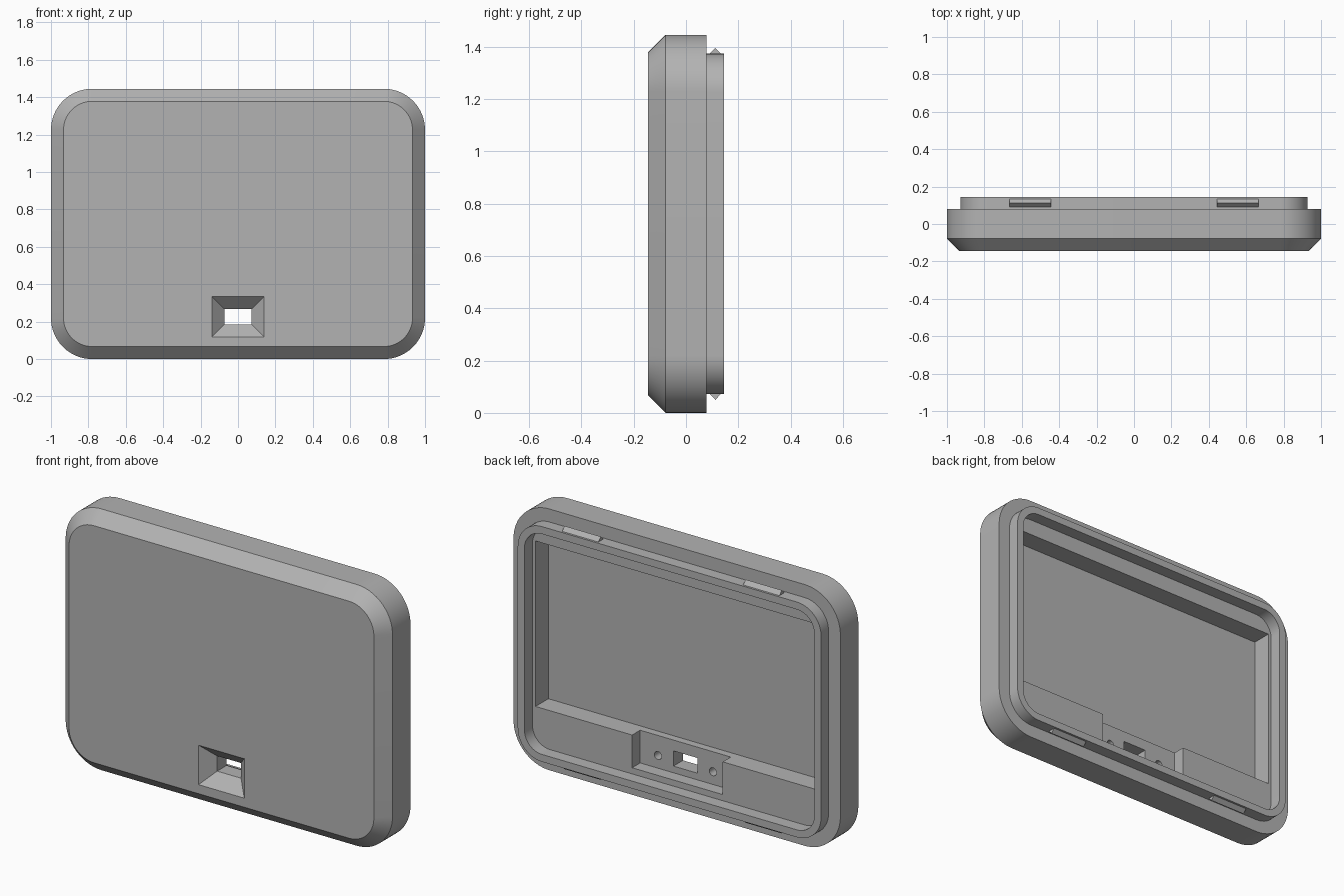
import bpy, bmesh, math
from mathutils import Matrix

if "Cube" in bpy.data.objects:
    bpy.data.objects.remove(bpy.data.objects["Cube"])

W, H, R = 1.0, 0.7225, 0.22      # half width, half height, corner radius
MID = H                          # height of the centre line
SEGS = 16

grey = bpy.data.materials.new("plain_grey")
grey.use_nodes = True
grey.diffuse_color = (0.45, 0.45, 0.45, 1)
grey.node_tree.nodes["Principled BSDF"].inputs["Base Color"].default_value = grey.diffuse_color


def make_object(name, bm):
    bmesh.ops.recalc_face_normals(bm, faces=bm.faces)
    mesh = bpy.data.meshes.new(name)
    bm.to_mesh(mesh)
    bm.free()
    mesh.materials.append(grey)
    ob = bpy.data.objects.new(name, mesh)
    bpy.context.collection.objects.link(ob)
    return ob


def loft(name, rings):
    """Skin a stack of equal-length point rings and cap both ends."""
    bm = bmesh.new()
    loops = [[bm.verts.new(p) for p in ring] for ring in rings]
    n = len(loops[0])
    for a, b in zip(loops, loops[1:]):
        for i in range(n):
            j = (i + 1) % n
            bm.faces.new((a[i], a[j], b[j], b[i]))
    bm.faces.new(loops[0])
    bm.faces.new(loops[-1])
    return make_object(name, bm)


def rounded_ring(y, inset):
    """Rounded rectangle in the xz plane, offset inward by inset."""
    pts = []
    for k, (sx, sz) in enumerate(((1, 1), (-1, 1), (-1, -1), (1, -1))):
        for i in range(SEGS + 1):
            t = math.pi / 2 * (k + i / SEGS)
            pts.append((sx * (W - R) + (R - inset) * math.cos(t), y,
                        MID + sz * (H - R) + (R - inset) * math.sin(t)))
    return pts


def rect_ring(y, x0, x1, z0, z1):
    return [(x0, y, z0), (x1, y, z0), (x1, y, z1), (x0, y, z1)]


def box(name, x, y0, y1, z0, z1):
    return loft(name, [rect_ring(y, -x, x, z0, z1) for y in (y0, y1)])


def cut(target, cutter):
    bpy.context.view_layer.objects.active = target
    mod = target.modifiers.new("cut", 'BOOLEAN')
    mod.operation = 'DIFFERENCE'
    mod.solver = 'EXACT'
    mod.object = cutter
    bpy.ops.object.modifier_apply(modifier=mod.name)
    bpy.data.objects.remove(cutter)


# Shell: chamfered front, straight side, rear shoulder, raised lip, inner ledge
shell = loft("cover_shell", [rounded_ring(y, inset) for y, inset in (
    (-0.145, 0.067), (-0.078, 0), (0.079, 0), (0.079, 0.072),
    (0.145, 0.072), (0.145, 0.113), (0.075, 0.113))])

# Large pocket, and the mounting notch in the shelf below it
cut(shell, box("pocket_cutter", 0.868, -0.037, 0.1, 0.328, 1.243))
cut(shell, box("notch_cutter", 0.277, 0.005, 0.1, 0.147, 0.36))

# Port opening with a flared front
PORT_Z = 0.226
cut(shell, box("port_cutter", 0.073, -0.1, 0.03, PORT_Z - 0.042, PORT_Z + 0.042))
cut(shell, loft("flare_cutter", [
    rect_ring(y, -w, w, PORT_Z - h, PORT_Z + h)
    for y, w, h in ((-0.155, 0.15, 0.119), (-0.078, 0.073, 0.042))]))

# Blind screw holes either side of the port
for side in (-1, 1):
    bm = bmesh.new()
    bmesh.ops.create_cone(
        bm, cap_ends=True, segments=24, radius1=0.022, radius2=0.022, depth=0.1,
        matrix=Matrix.Translation((side * 0.168, 0, 0.217)) @ Matrix.Rotation(math.pi / 2, 4, 'X'))
    cut(shell, make_object("screw_hole_cutter", bm))

bpy.ops.object.select_all(action='DESELECT')
shell.select_set(True)
bpy.context.view_layer.objects.active = shell
bpy.ops.object.shade_smooth_by_angle(angle=math.radians(30))

# Ridge-shaped snap clips on the top and bottom of the lip
for edge, sz in (("top", 1), ("bottom", -1)):
    for side, sx in (("left", 1), ("right", -1)):
        base = MID + sz * (H - 0.075)
        tip = MID + sz * (H - 0.05)
        loft(f"snap_clip_{edge}_{side}", [
            [(sx * x, 0.088, base), (sx * x, 0.112, tip), (sx * x, 0.136, base)]
            for x in (0.443, 0.665)])
